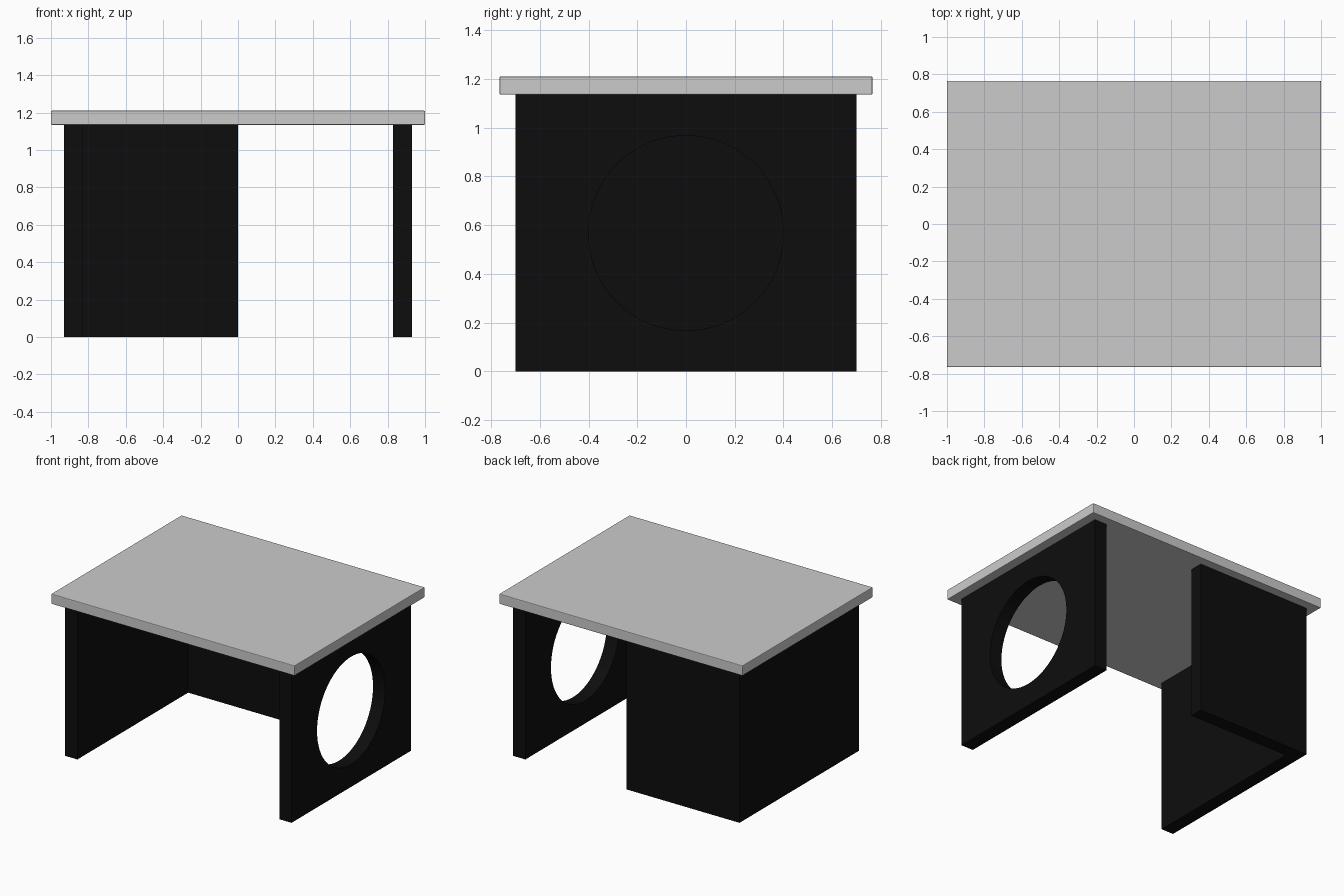
import bpy
import math

if "Cube" in bpy.data.objects:
    bpy.data.objects.remove(bpy.data.objects["Cube"])

black = bpy.data.materials.new("black_panel")
black.diffuse_color = (0.004, 0.004, 0.004, 1)
black.use_nodes = True
black.node_tree.nodes["Principled BSDF"].inputs["Base Color"].default_value = black.diffuse_color


def box(name, lo, hi, mat=None, bevel=0):
    """Axis-aligned box between two corners."""
    centre = [(a + b) / 2 for a, b in zip(lo, hi)]
    bpy.ops.mesh.primitive_cube_add(size=1, location=centre)
    ob = bpy.context.object
    ob.name = name
    ob.scale = [b - a for a, b in zip(lo, hi)]
    bpy.ops.object.transform_apply(location=False, rotation=False, scale=True)
    if mat:
        ob.data.materials.append(mat)
    if bevel:
        mod = ob.modifiers.new("edge_bevel", 'BEVEL')
        mod.width = bevel
        mod.segments = 2
    return ob


H = 1.135  # underside of the top

# Table top with finely eased edges
box("table_top", (-1, -0.765, H), (1, 0.765, 1.21), bevel=0.005)

# Solid left side and half-width back panel
box("left_side_panel", (-0.93, -0.7, 0), (-0.83, 0.7, H), black)
box("back_panel", (-0.83, 0.6, 0), (0, 0.7, H), black)

# Right side with a large round opening
right = box("right_side_panel", (0.83, -0.7, 0), (0.93, 0.7, H), black)
bpy.ops.mesh.primitive_cylinder_add(vertices=64, radius=0.4, depth=0.4,
                                    location=(0.88, 0, H / 2),
                                    rotation=(0, math.pi / 2, 0))
cutter = bpy.context.object
cutter.name = "round_opening_cutter"
cutter.data.materials.append(black)
cutter.hide_render = True
cutter.hide_set(True)
cut = right.modifiers.new("round_opening", 'BOOLEAN')
cut.operation = 'DIFFERENCE'
cut.solver = 'EXACT'
cut.object = cutter
